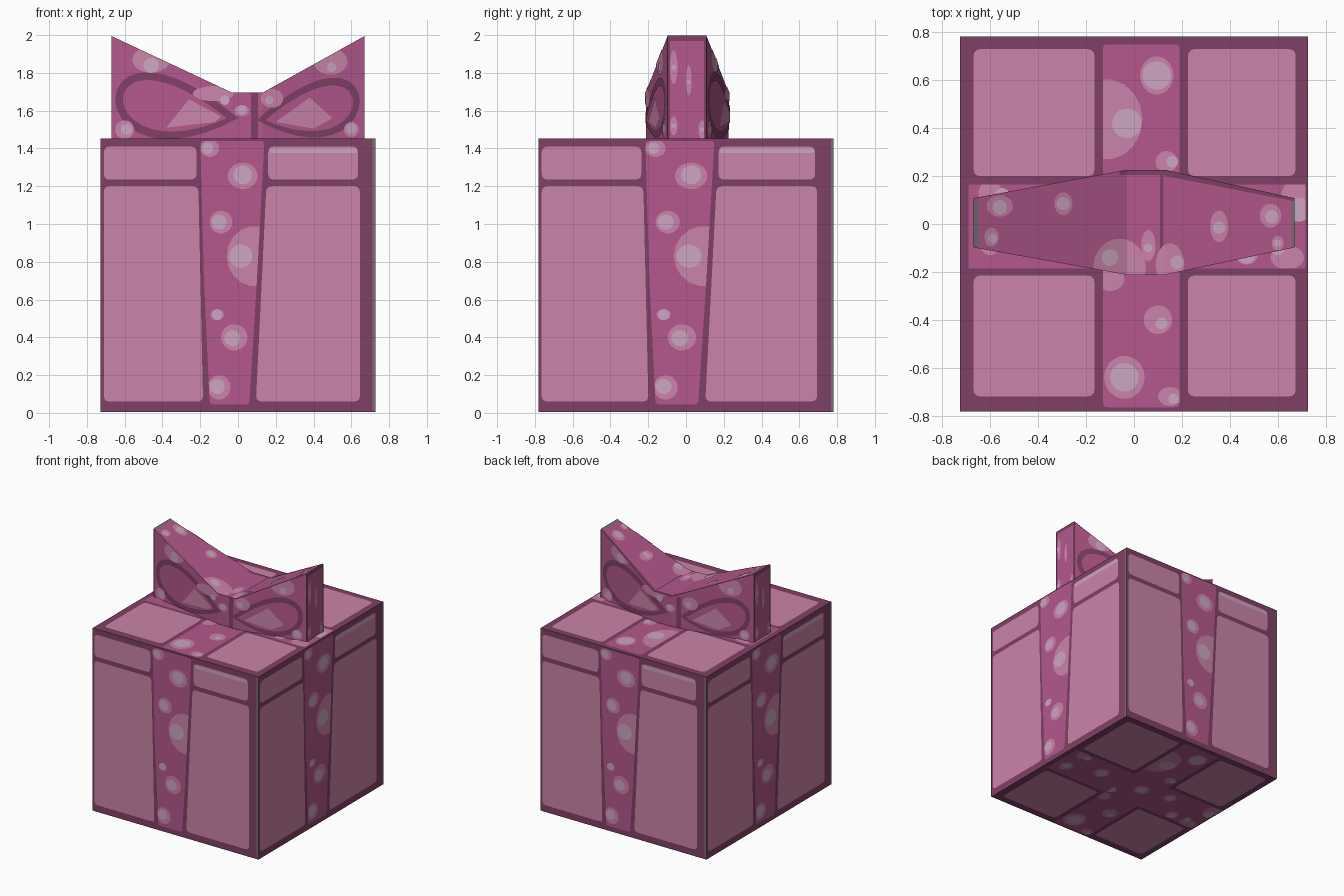
import bpy, bmesh, math
from mathutils import Vector

if "Cube" in bpy.data.objects:
    bpy.data.objects.remove(bpy.data.objects["Cube"])

def lin(h):
    c = [int(h[i:i + 2], 16) / 255 for i in (0, 2, 4)]
    return [x / 12.92 if x <= 0.04045 else ((x + 0.055) / 1.055) ** 2.4 for x in c] + [1]

MATS = []
for name, col in (("dark_plum", "804066"), ("paper_pink", "CB84AA"), ("ribbon_magenta", "B3588C"),
                  ("spot_pale", "CDA6C2"), ("edge_grey", "787176")):
    m = bpy.data.materials.new(name)
    m.diffuse_color = lin(col)
    m.use_nodes = True
    m.node_tree.nodes["Principled BSDF"].inputs["Base Color"].default_value = m.diffuse_color
    MATS.append(m)
DARK, PINK, RIB, PALE, GREY = range(5)
STEP = 0.002                                   # paint layer spacing
HX, HY, TOP = 0.727, 0.782, 1.453              # box half sizes, lid height
XL, XR = -0.03, 0.13                           # bow knot edges

# ---- 2D shape helpers
def rect(x0, x1, z0, z1):
    return [(x0, z0), (x1, z0), (x1, z1), (x0, z1)]

def rounded(pts, r=0.03):
    out = []
    for i, p in enumerate(pts):
        p = Vector(p)
        a, b = Vector(pts[i - 1]), Vector(pts[(i + 1) % len(pts)])
        s, e = p + (a - p).normalized() * r, p + (b - p).normalized() * r
        out += [tuple(s * (1 - t) ** 2 + p * 2 * t * (1 - t) + e * t * t) for t in (0, .33, .67, 1)]
    return out

def disc(x, z, rx, rz=None, n=18):
    rz = rz or rx
    return [(x + rx * math.cos(2 * math.pi * i / n), z + rz * math.sin(2 * math.pi * i / n)) for i in range(n)]

def teardrop(x0, z0, x1, z1, h, n=28):
    out = []
    for i in range(n):
        t = 2 * math.pi * i / n
        f = (1 - math.cos(t)) / 2
        out.append((x0 + (x1 - x0) * f, z0 + (z1 - z0) * f + h * math.sin(t) * math.sin(t / 2)))
    return out

def clip(poly, region):
    """Clip a polygon to a convex counter-clockwise region."""
    for i, b in enumerate(region):
        a, out = region[i - 1], []
        d = [(b[0] - a[0]) * (p[1] - a[1]) - (b[1] - a[1]) * (p[0] - a[0]) for p in poly]
        for j in range(len(poly)):
            p, q, dp, dq = poly[j - 1], poly[j], d[j - 1], d[j]
            if (dp > 0) != (dq > 0):
                t = dp / (dp - dq)
                out.append((p[0] + (q[0] - p[0]) * t, p[1] + (q[1] - p[1]) * t))
            if dq > 0:
                out.append(q)
        poly = out
        if len(poly) < 3:
            return []
    return poly

def finish(name, bm):
    me = bpy.data.meshes.new(name)
    bm.to_mesh(me)
    bm.free()
    for m in MATS:
        me.materials.append(m)
    ob = bpy.data.objects.new(name, me)
    bpy.context.collection.objects.link(ob)

def paint(name, shapes, to3d, out, regions=None):
    """shapes: (polygon, colour, layer); to3d(u, v) gives a surface point; out is the facing direction."""
    bm, out = bmesh.new(), Vector(out)
    for poly, col, layer in shapes:
        for reg in regions or [None]:
            piece = clip(poly, reg) if reg else poly
            if len(piece) < 3:
                continue
            f = bm.faces.new([bm.verts.new(Vector(to3d(*p)) + out * STEP * layer) for p in piece])
            f.normal_update()
            if f.normal.dot(out) < 0:
                f.normal_flip()
            f.material_index = col
    finish(name, bm)

def spots(data, region):
    """data: outer x, z, rx, rz, then inner x, z, r"""
    res = []
    for x, z, rx, rz, ix, iz, ir in data:
        res.append((clip(disc(x, z, rx, rz), region), PINK, 2))
        res.append((clip(disc(ix, iz, ir), region), PALE, 3))
    return res

def prism(name, rings, col):
    """Solid from stacked vertex rings."""
    bm = bmesh.new()
    rs = [[bm.verts.new(p) for p in r] for r in rings]
    n = len(rs[0])
    for a, b in zip(rs, rs[1:]):
        for i in range(n):
            bm.faces.new((a[i], a[(i + 1) % n], b[(i + 1) % n], b[i]))
    bm.faces.new(rs[0])
    bm.faces.new(rs[-1])
    bmesh.ops.recalc_face_normals(bm, faces=bm.faces)
    for f in bm.faces:
        f.material_index = col
    finish(name, bm)

# ---- gift box body
prism("box", [[(x, y, z) for x, y in rect(-HX, HX, -HY, HY)] for z in (0.006, TOP)], DARK)

# ---- four wrapped sides
ribbon = [(-0.15, 0.045), (0.06, 0.045), (0.10, 0.7), (0.14, 1.44), (-0.2, 1.44), (-0.18, 0.7)]
side = [(rounded([(-0.71, 0.06), (-0.185, 0.06), (-0.21, 1.2), (-0.71, 1.2)]), PINK, 1),
        (rounded([(0.095, 0.06), (0.645, 0.06), (0.645, 1.2), (0.15, 1.2)]), PINK, 1),
        (rounded(rect(-0.71, -0.22, 1.235, 1.41)), PINK, 1),
        (rounded(rect(0.16, 0.635, 1.235, 1.41)), PINK, 1),
        (rounded(rect(0.168, 0.63, 1.376, 1.403), 0.01), PALE, 2),
        (rounded(ribbon, 0.02), RIB, 1),
        (rect(0.713, 0.727, 0.01, 1.45), GREY, 1)]
side += spots([(-0.15, 1.4, .05, .045, -0.16, 1.4, .03), (0.025, 1.255, .08, .07, 0.025, 1.26, .05),
               (-0.09, 1.01, .06, .06, -0.1, 1.01, .04), (0.09, 0.83, .15, .16, 0.015, 0.83, .062),
               (-0.11, 0.52, .035, .03, -0.11, 0.52, .028), (-0.02, 0.4, .07, .07, -0.03, 0.395, .042),
               (-0.1, 0.135, .06, .065, -0.11, 0.14, .04)], ribbon)
k = HY / HX
paint("front_wrap", side, lambda u, v: (u, -HY, v), (0, -1, 0))
paint("back_wrap", side, lambda u, v: (-u, HY, v), (0, 1, 0))
paint("right_wrap", side, lambda u, v: (HX, u * k, v), (1, 0, 0))
paint("left_wrap", side, lambda u, v: (-HX, -u * k, v), (-1, 0, 0))

# ---- lid and underside with crossing ribbons
band, cross = rect(-0.13, 0.19, -0.765, 0.75), rect(-0.69, 0.715, -0.185, 0.165)
lid = [(rounded(rect(x0, x1, y0, y1)), PINK, 1)
       for x0, x1 in ((-0.67, -0.165), (0.225, 0.675)) for y0, y1 in ((-0.72, -0.215), (0.2, 0.73))]
lid += [(rounded(band, 0.02), RIB, 1), (rect(-0.69, -0.13, -0.185, 0.165), RIB, 1),
        (rect(0.19, 0.715, -0.185, 0.165), RIB, 1)]
lid += spots([(0.095, 0.62, .07, .08, 0.095, 0.62, .06), (-0.115, 0.437, .15, .168, -0.03, 0.42, .062),
              (0.135, 0.26, .045, .045, 0.16, 0.26, .025), (-0.1, -0.23, .06, .05, -0.12, -0.12, .04),
              (0.1, -0.4, .06, .06, 0.115, -0.415, .025), (-0.04, -0.64, .085, .09, -0.04, -0.64, .06),
              (0.15, -0.72, .05, .04, 0.165, -0.73, .022), (0.06, 0.02, .06, .06, 0.06, 0.02, .04)], band)
lid += spots([(-0.6, 0.13, .05, .05, -0.55, 0.12, .03), (-0.33, 0.02, .06, .06, -0.33, 0.02, .04),
              (-0.6, -0.07, .05, .06, -0.6, -0.06, .035), (0.68, 0.1, .07, .09, 0.69, 0.06, .05),
              (0.47, -0.12, .05, .05, 0.47, -0.13, .035), (0.3, 0.06, .05, .05, 0.3, 0.06, .03),
              (0.64, -0.14, .07, .05, 0.6, -0.1, .03)], cross)
paint("lid_wrap", lid, lambda u, v: (u, v, TOP), (0, 0, 1))
paint("base_wrap", lid, lambda u, v: (-u, v, 0.006), (0, 0, -1))

# ---- bow: butterfly-shaped block, deepest and lowest at the knot
STATIONS = [(-0.67, -0.098, 0.108, 1.995), (XL, -0.212, 0.226, 1.695),
            (XR, -0.212, 0.226, 1.695), (0.67, -0.098, 0.108, 1.995)]
prism("bow", [[(x, y, z) for y, z in ((y0, TOP), (y1, TOP), (y1, zt), (y0, zt))]
              for x, y0, y1, zt in STATIONS], RIB)

def at(x, i):
    """Bow station value i interpolated at x."""
    for a, b in zip(STATIONS, STATIONS[1:]):
        if x <= b[0] + 1e-6:
            return a[i] + (b[i] - a[i]) * (x - a[0]) / (b[0] - a[0])
    return STATIONS[-1][i]

faces_xz = [[(a[0], TOP), (b[0], TOP), (b[0], b[3]), (a[0], a[3])] for a, b in zip(STATIONS, STATIONS[1:])]
faces_xy = [[(a[0], a[1]), (b[0], b[1]), (b[0], b[2]), (a[0], a[2])] for a, b in zip(STATIONS, STATIONS[1:])]
everywhere = rect(-1, 1, -1, 3)

# bow loops on front and back
loops = [(teardrop(0.0, 1.56, -0.65, 1.66, .225), DARK, 1), (teardrop(-0.06, 1.56, -0.61, 1.66, .17), RIB, 2),
         (teardrop(0.1, 1.55, 0.645, 1.65, .2), DARK, 1), (teardrop(0.145, 1.55, 0.61, 1.645, .15), RIB, 2),
         ([(-0.38, 1.51), (-0.12, 1.54), (-0.09, 1.57), (-0.26, 1.66)], PINK, 3),
         ([(0.2, 1.54), (0.4, 1.505), (0.5, 1.56), (0.38, 1.67)], PINK, 3),
         (rect(0.07, 0.105, TOP, 1.7), DARK, 1)]
loops += spots([(-0.46, 1.87, .1, .07, -0.46, 1.84, .04), (-0.6, 1.5, .05, .05, -0.59, 1.5, .03),
                (-0.13, 1.69, .11, .04, -0.07, 1.655, .025), (0.02, 1.6, .04, .03, 0.02, 1.605, .025),
                (0.18, 1.665, .06, .05, 0.165, 1.655, .022), (0.49, 1.86, .09, .07, 0.495, 1.83, .025),
                (0.6, 1.5, .04, .04, 0.6, 1.505, .028)], everywhere)
flipped = [([(-x, z) for x, z in p], c, l) for p, c, l in loops]
paint("bow_front_loops", loops, lambda u, v: (u, at(u, 1), v), (0, -1, 0), faces_xz)
paint("bow_back_loops", flipped, lambda u, v: (u, at(u, 2), v), (0, 1, 0), faces_xz)

# bow top spots, seam and edges
tops = [(rect(0.108, 0.123, -0.21, 0.21), DARK, 1), (rect(-0.06, 0.14, 0.205, 0.23), DARK, 1),
        ([(0.13, 0.2), (0.67, 0.095), (0.67, 0.12), (0.13, 0.23)], DARK, 1),
        (rect(-0.67, -0.652, -0.1, 0.11), GREY, 1), (rect(0.655, 0.67, -0.1, 0.11), GREY, 1)]
tops += spots([(-0.56, 0.075, .055, .045, -0.56, 0.07, .03), (-0.295, 0.085, .038, .048, -0.295, 0.085, .028),
               (-0.595, -0.055, .03, .04, -0.59, -0.06, .02), (-0.06, -0.18, .11, .12, -0.1, -0.14, .035),
               (0.06, -0.09, .03, .065, 0.06, -0.1, .018), (0.355, -0.01, .037, .067, 0.355, -0.015, .026),
               (0.57, 0.035, .045, .05, 0.575, 0.03, .028), (0.15, -0.17, .06, .09, 0.18, -0.16, .028),
               (0.6, -0.08, .025, .03, 0.6, -0.08, .015)], everywhere)
paint("bow_top_spots", tops, lambda u, v: (u, v, at(u, 3)), (0, 0, 1), faces_xy)

# bow ends
ends = [(rect(-0.098, -0.086, TOP, 1.99), DARK, 1), (rect(0.096, 0.108, TOP, 1.99), DARK, 1),
        (rect(-0.086, 0.096, 1.97, 1.99), DARK, 1)]
ends += spots([(-0.065, 1.83, .02, .09, -0.065, 1.83, .014), (0.015, 1.76, .015, .08, 0.015, 1.75, .01),
               (0.085, 1.5, .02, .05, 0.085, 1.5, .012), (-0.065, 1.52, .02, .05, -0.065, 1.52, .013)],
              rect(-0.086, 0.096, TOP, 1.97))
paint("bow_right_end", ends, lambda u, v: (0.67, u, v), (1, 0, 0))
paint("bow_left_end", ends, lambda u, v: (-0.67, 0.01 - u, v), (-1, 0, 0))
